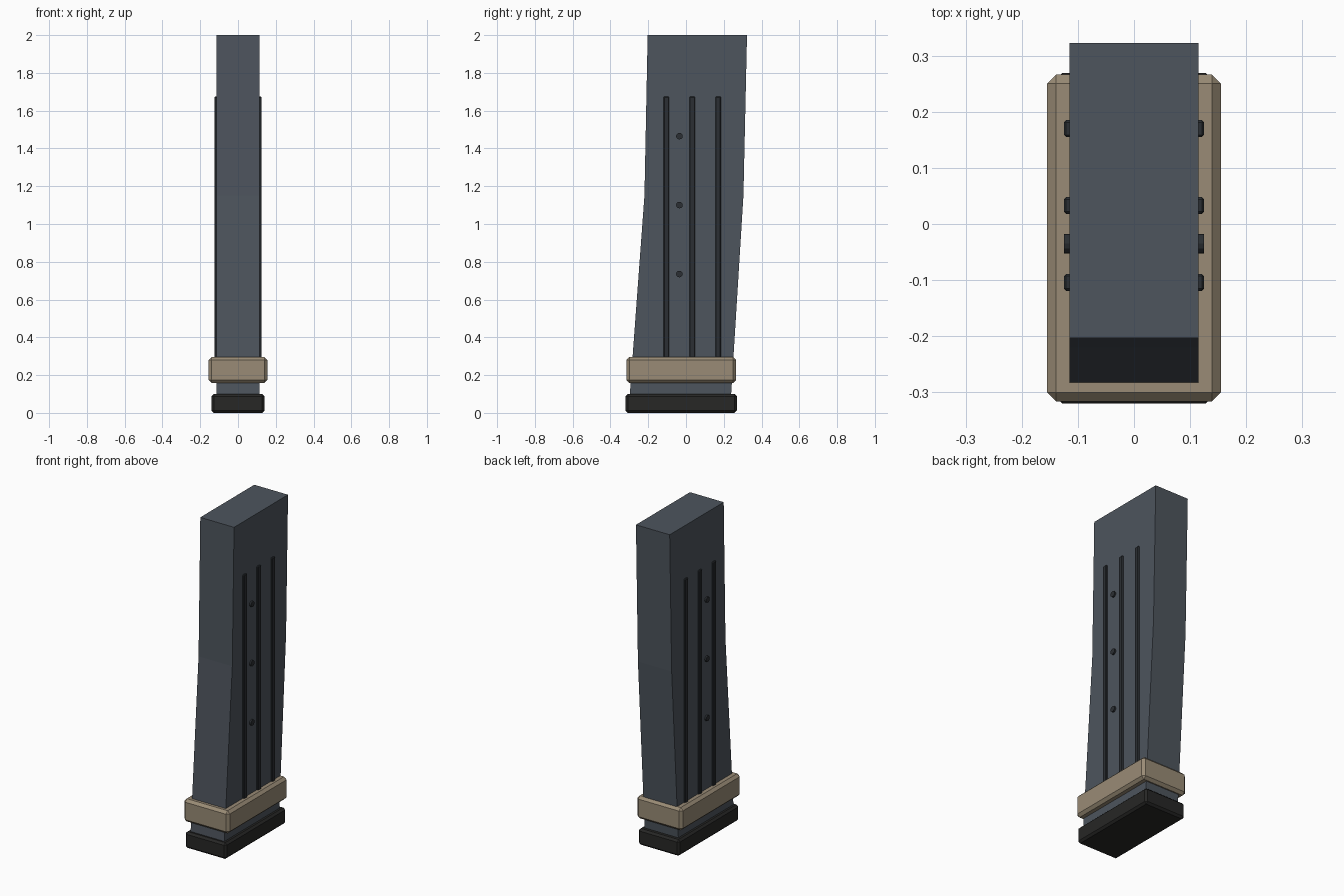
import bpy, bmesh
from math import pi
from mathutils import Matrix, Vector

if "Cube" in bpy.data.objects:
    bpy.data.objects.remove(bpy.data.objects["Cube"])


def material(name, rgb):
    m = bpy.data.materials.new(name)
    m.diffuse_color = (*rgb, 1)
    m.use_nodes = True
    m.node_tree.nodes["Principled BSDF"].inputs["Base Color"].default_value = m.diffuse_color
    return m


STEEL = material("grey_steel", (0.075, 0.09, 0.11))
DARK = material("dark_steel", (0.024, 0.028, 0.033))
RUBBER = material("black_rubber", (0.02, 0.02, 0.019))
TAN = material("tan_band", (0.32, 0.26, 0.18))


def finish(name, bm, mat):
    bmesh.ops.recalc_face_normals(bm, faces=bm.faces)
    me = bpy.data.meshes.new(name)
    bm.to_mesh(me)
    bm.free()
    me.materials.append(mat)
    ob = bpy.data.objects.new(name, me)
    bpy.context.collection.objects.link(ob)
    return ob


def box(name, lo, hi, bevel, mat):
    lo, hi = Vector(lo), Vector(hi)
    bm = bmesh.new()
    bmesh.ops.create_cube(bm, size=1, matrix=Matrix.Translation((lo + hi) / 2)
                          @ Matrix.Diagonal((*(hi - lo), 1)))
    bmesh.ops.bevel(bm, geom=bm.edges[:], offset=bevel, segments=1, affect='EDGES')
    return finish(name, bm, mat)


# Curved body: side profile stations (z, front y, back y) swept across x
stations = [(0.05, -0.301, 0.236), (1.15, -0.22, 0.304), (2.0, -0.203, 0.323)]
bm = bmesh.new()
rings = [[bm.verts.new(p) for p in ((-0.115, f, z), (0.115, f, z), (0.115, b, z), (-0.115, b, z))]
         for z, f, b in stations]
for a, b in zip(rings, rings[1:]):
    for i in range(4):
        j = (i + 1) % 4
        bm.faces.new((a[i], a[j], b[j], b[i]))
bm.faces.new(rings[0][::-1])
bm.faces.new(rings[-1])
finish("magazine_body", bm, STEEL)

# Base plate and tan band
box("base_plate", (-0.14, -0.32, 0), (0.14, 0.269, 0.1), 0.012, RUBBER)
box("tan_band", (-0.155, -0.316, 0.157), (0.155, 0.266, 0.297), 0.016, TAN)

# Ribs and round pins on both sides
for side, sx in (("left", -1), ("right", 1)):
    for i, y in enumerate((-0.104, 0.033, 0.17)):
        x0, x1 = sorted((sx * 0.105, sx * 0.125))
        box(f"{side}_rib_{i + 1}", (x0, y - 0.015, 0.25), (x1, y + 0.015, 1.675), 0.004, DARK)
    for i, z in enumerate((0.735, 1.1, 1.465)):
        bm = bmesh.new()
        bmesh.ops.create_cone(bm, cap_ends=True, segments=12, radius1=0.0175, radius2=0.0175,
                              depth=0.02, matrix=Matrix.Translation((sx * 0.115, -0.035, z))
                              @ Matrix.Rotation(pi / 2, 4, 'Y'))
        finish(f"{side}_pin_{i + 1}", bm, DARK)
